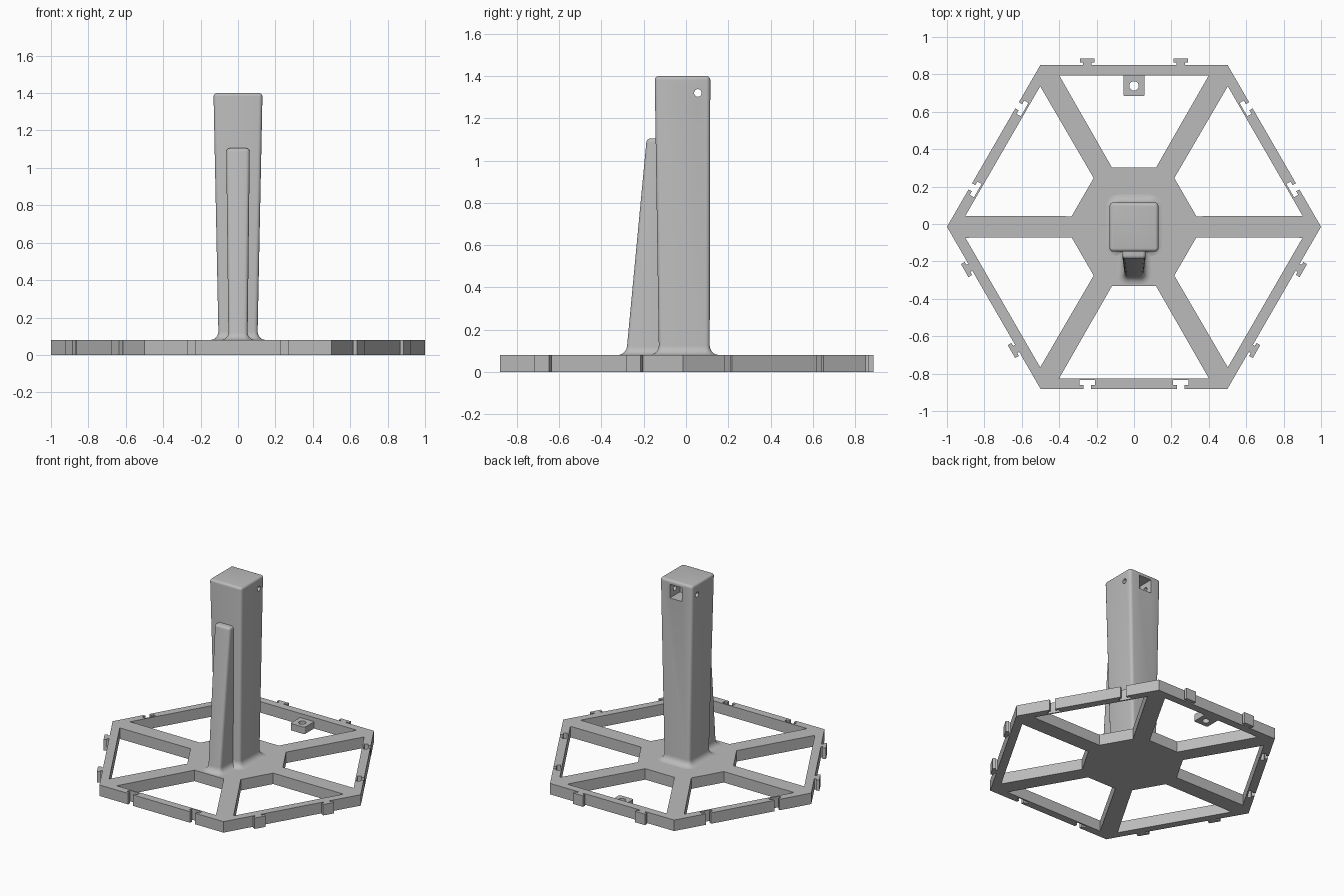
import bpy, bmesh
from math import sin, cos, pi, radians
from mathutils import Matrix

cube = bpy.data.objects.get("Cube")
if cube:
    bpy.data.objects.remove(cube, do_unlink=True)

grey = bpy.data.materials.new("plain grey")
grey.use_nodes = True
grey.diffuse_color = (0.5, 0.5, 0.5, 1)
grey.node_tree.nodes["Principled BSDF"].inputs["Base Color"].default_value = grey.diffuse_color

CY = -0.015      # y of the hexagon centre
BASE = 0.08      # plate thickness


def add_object(name, mesh):
    obj = bpy.data.objects.new(name, mesh)
    bpy.context.collection.objects.link(obj)
    mesh.materials.clear()
    mesh.materials.append(grey)
    return obj


def plate(name, loops, height):
    """Flat plate from an outline followed by hole loops."""
    curve = bpy.data.curves.new(name, 'CURVE')
    curve.dimensions = '2D'
    curve.fill_mode = 'BOTH'
    curve.extrude = height / 2
    for loop in loops:
        spline = curve.splines.new('POLY')
        spline.points.add(len(loop) - 1)
        for point, (x, y) in zip(spline.points, loop):
            point.co = (x, y, 0, 1)
        spline.use_cyclic_u = True
    temp = bpy.data.objects.new("temp", curve)
    bpy.context.collection.objects.link(temp)
    bpy.context.view_layer.update()
    graph = bpy.context.evaluated_depsgraph_get()
    mesh = bpy.data.meshes.new_from_object(temp.evaluated_get(graph))
    bpy.data.objects.remove(temp, do_unlink=True)
    mesh.transform(Matrix.Translation((0, 0, height / 2)))
    for poly in mesh.polygons:
        poly.use_smooth = False
    return add_object(name, mesh)


def rounded_rect(x0, x1, y0, y1, r, steps=4):
    corners = [(x1 - r, y1 - r), (x0 + r, y1 - r), (x0 + r, y0 + r), (x1 - r, y0 + r)]
    return [(cx + r * cos(pi / 2 * (q + i / steps)), cy + r * sin(pi / 2 * (q + i / steps)))
            for q, (cx, cy) in enumerate(corners) for i in range(steps + 1)]


def tapered_post(name, low, high, top, fillet, bevel, corner):
    """Rounded post; low and high are (half width, front y, back y)."""
    def section(z, grow):
        t = (z - BASE) / (top - BASE)
        w, f, b = (p + (q - p) * t for p, q in zip(low, high))
        return z, rounded_rect(-w - grow, w + grow, f - grow, b + grow, corner + grow)

    quarter = [pi / 2 * i / 5 for i in range(6)]
    sections = [section(BASE - 0.02, fillet)]
    sections += [section(BASE + fillet * (1 - cos(a)), fillet * (1 - sin(a))) for a in quarter]
    sections += [section(top - bevel * (1 - sin(a)), -bevel * (1 - cos(a))) for a in quarter]
    bm = bmesh.new()
    rings = [[bm.verts.new((x, y, z)) for x, y in ring] for z, ring in sections]
    n = len(rings[0])
    for a, b in zip(rings, rings[1:]):
        for i in range(n):
            j = (i + 1) % n
            bm.faces.new((a[i], a[j], b[j], b[i]))
    bm.faces.new(rings[0][::-1])
    bm.faces.new(rings[-1])
    mesh = bpy.data.meshes.new(name)
    bm.to_mesh(mesh)
    bm.free()
    return add_object(name, mesh)


def cut(target, build):
    """Subtract a shape made by build(bm) from the target."""
    bm = bmesh.new()
    build(bm)
    mesh = bpy.data.meshes.new("cutter")
    bm.to_mesh(mesh)
    bm.free()
    cutter = add_object("cutter", mesh)
    cutter.hide_render = True
    mod = target.modifiers.new("cut", 'BOOLEAN')
    mod.operation = 'DIFFERENCE'
    mod.solver = 'EXACT'
    mod.object = cutter
    bpy.context.view_layer.objects.active = target
    bpy.ops.object.modifier_apply(modifier=mod.name)
    bpy.data.objects.remove(cutter, do_unlink=True)


# Hexagonal frame: alternate sides carry T tabs and matching T slots
outline, openings = [], []
for k in range(6):
    a = radians(30 + 60 * k)

    def place(t, n):
        return n * cos(a) - t * sin(a), n * sin(a) + t * cos(a) + CY

    if k % 2:
        neck, head, near, far = 0.022, 0.04, 0.012, 0.035
    else:
        neck, head, near, far = 0.019, 0.041, -0.02, -0.046
    tee = [(neck, 0), (neck, near), (head, near), (head, far)]
    tee = [(-u, d) for u, d in tee] + tee[::-1]
    apothem = cos(pi / 6)
    outline.append(place(-0.5, apothem))
    for middle in (-0.25, 0.25):
        outline += [place(middle + u, apothem + d) for u, d in tee]
    openings.append([place(t, n) for t, n in
                     ((-0.4, 0.81), (0.4, 0.81), (0.118, 0.317), (-0.118, 0.317))])
plate("hexagon_frame", [outline] + openings, BASE)

# Lug with a round hole inside the back edge
hole = [(0.025 * cos(pi * i / 12), 0.738 + 0.025 * sin(pi * i / 12)) for i in range(24)]
plate("back_lug", [rounded_rect(-0.057, 0.057, 0.684, 0.81, 0.01), hole], 0.05)

# Central tower and its sloping front rib
tower = tapered_post("tower", (0.104, -0.128, 0.112), (0.131, -0.148, 0.115), 1.4, 0.045, 0.018, 0.02)
rib = tapered_post("front_rib", (0.051, -0.283, -0.06), (0.063, -0.186, -0.06), 1.105, 0.04, 0.018, 0.02)

# Square pocket in the back of the tower and a pin hole across it
cut(tower, lambda bm: bmesh.ops.create_cube(
    bm, size=1, matrix=Matrix.Translation((0, 0.1, 1.32)) @ Matrix.Diagonal((0.1, 0.2, 0.1, 1))))
cut(tower, lambda bm: bmesh.ops.create_cone(
    bm, cap_ends=True, segments=24, radius1=0.018, radius2=0.018, depth=0.5,
    matrix=Matrix.Translation((0, 0.056, 1.32)) @ Matrix.Rotation(pi / 2, 4, 'Y')))

bpy.ops.object.select_all(action='DESELECT')
for obj in (tower, rib):
    obj.select_set(True)
bpy.context.view_layer.objects.active = tower
bpy.ops.object.shade_smooth_by_angle(angle=radians(30))
